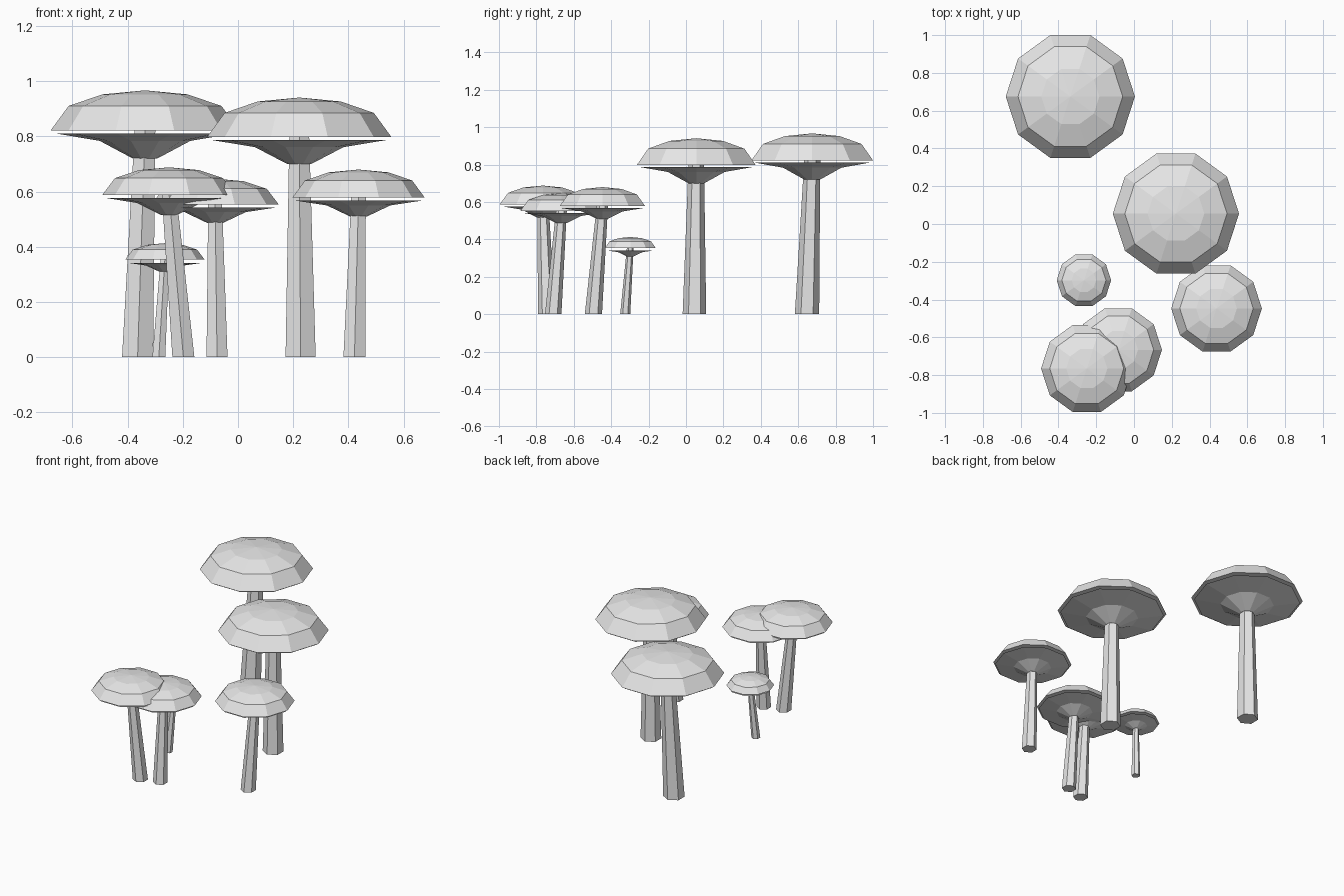
import bpy
import math

if "Cube" in bpy.data.objects:
    bpy.data.objects.remove(bpy.data.objects["Cube"])

grey = bpy.data.materials.new("pale grey")
grey.diffuse_color = (0.8, 0.8, 0.8, 1)
grey.use_nodes = True
grey.node_tree.nodes["Principled BSDF"].inputs["Base Color"].default_value = grey.diffuse_color


def loft(name, sides, turn, rings):
    """Closed solid through rings of (x, y, z, radius); radius 0 makes a point."""
    verts, faces, loops = [], [], []
    for x, y, z, r in rings:
        n = sides if r > 0 else 1
        loops.append([len(verts) + i for i in range(n)])
        for i in range(n):
            a = turn + math.tau * i / sides
            verts.append((x + r * math.cos(a), y + r * math.sin(a), z))
    for lo, hi in zip(loops, loops[1:]):
        for i in range(sides):
            j = (i + 1) % sides
            if len(hi) == 1:
                faces.append((lo[i], lo[j], hi[0]))
            else:
                faces.append((lo[i], lo[j], hi[j], hi[i]))
    faces.append(tuple(reversed(loops[0])))
    if len(loops[-1]) > 1:
        faces.append(tuple(loops[-1]))
    mesh = bpy.data.meshes.new(name)
    mesh.from_pydata(verts, [], faces)
    mesh.materials.append(grey)
    obj = bpy.data.objects.new(name, mesh)
    bpy.context.collection.objects.link(obj)


def mushroom(label, cap, base, foot, radius, rim, top, gill_bottom):
    cx, cy = cap
    bx, by = base
    # faceted dome
    h = top - rim
    loft(label + "_cap", 10, 0, [
        (cx, cy, rim + h * f, radius * r)
        for r, f in ((1, 0), (0.81, 0.61), (0.45, 0.9), (0, 1))])
    # flared gills, a thin gap below the dome
    gill_top = rim - 0.011
    d = gill_top - gill_bottom
    loft(label + "_gills", 10, 0, [
        (cx, cy, gill_top - d * f, radius * r)
        for r, f in ((0.13, 1), (0.48, 0.3), (0.95, 0))])
    # tapered, leaning six-sided stem
    loft(label + "_stem", 6, math.pi / 2, [
        (bx, by, 0, foot), (cx, cy, rim + 0.004, foot * 0.66)])


# label, cap centre, stem base, foot radius, cap radius, rim z, top z, gill bottom z
mushroom("tallest", (-0.337, 0.675), (-0.364, 0.647), 0.065, 0.342, 0.822, 0.967, 0.72)
mushroom("tall", (0.222, 0.055), (0.227, 0.045), 0.063, 0.334, 0.798, 0.941, 0.70)
mushroom("front", (-0.25, -0.765), (-0.198, -0.745), 0.046, 0.242, 0.588, 0.688, 0.516)
mushroom("neighbour", (-0.083, -0.666), (-0.076, -0.71), 0.044, 0.231, 0.553, 0.647, 0.487)
mushroom("side", (0.437, -0.447), (0.422, -0.495), 0.046, 0.24, 0.578, 0.68, 0.51)
mushroom("small", (-0.265, -0.298), (-0.287, -0.325), 0.027, 0.144, 0.353, 0.413, 0.309)
